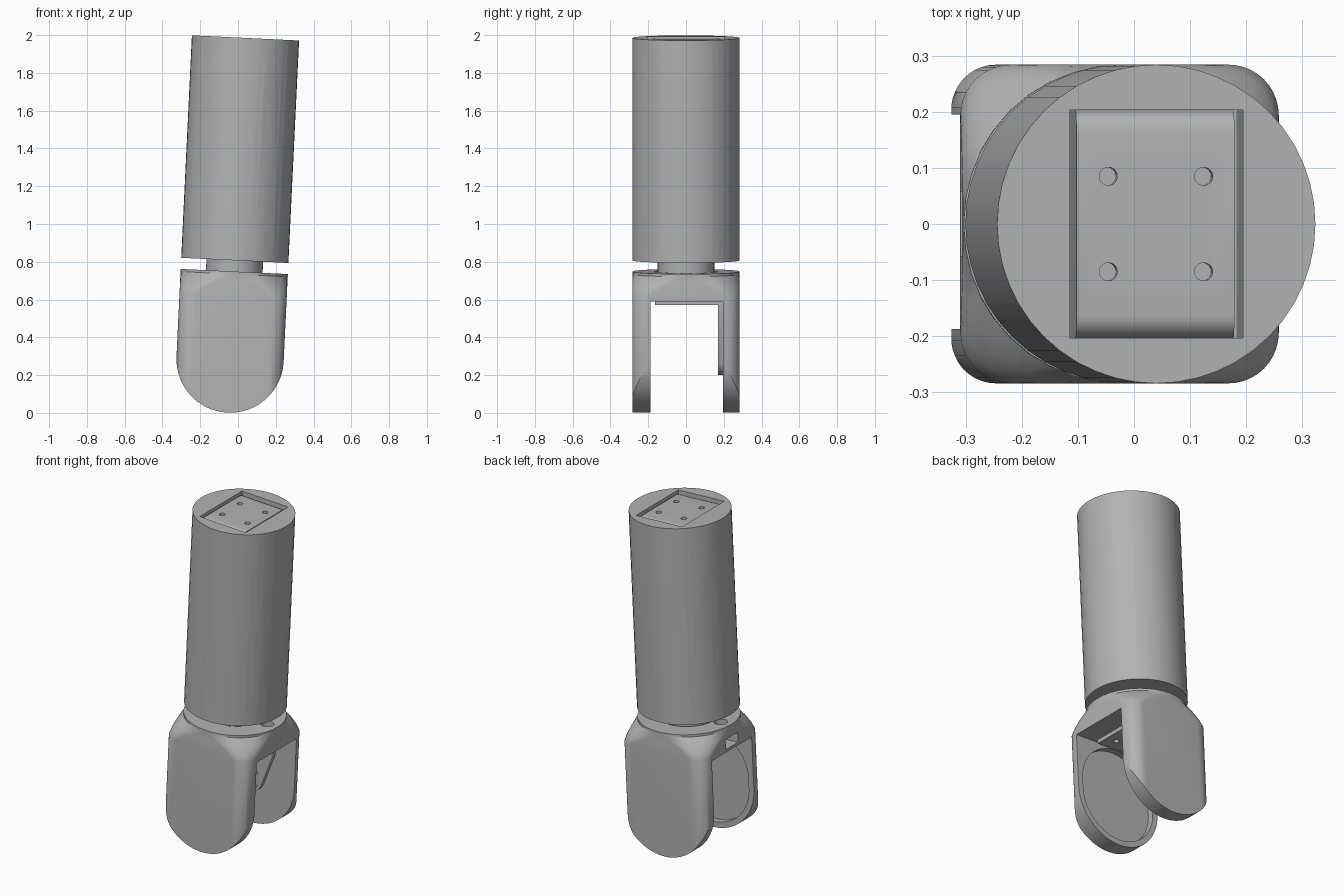
import bpy, bmesh
from math import pi, sin, cos, radians
from mathutils import Matrix, Vector

cube = bpy.data.objects.get("Cube")
if cube:
    bpy.data.objects.remove(cube, do_unlink=True)

R = 0.284            # shared outer radius
TOP, TUBE_LOW, FORK_TOP, GAP_TOP = 1.702, 0.523, 0.464, 0.318
FRAME = Matrix.Translation((-0.042, 0, 0.285)) @ Matrix.Rotation(0.048, 4, 'Y')

grey = bpy.data.materials.new("plain_grey")
grey.use_nodes = True
grey.diffuse_color = (0.45, 0.45, 0.45, 1)
grey.node_tree.nodes["Principled BSDF"].inputs["Base Color"].default_value = grey.diffuse_color


def add(name, bm):
    bmesh.ops.recalc_face_normals(bm, faces=bm.faces)
    mesh = bpy.data.meshes.new(name)
    bm.to_mesh(mesh)
    bm.free()
    mesh.materials.append(grey)
    ob = bpy.data.objects.new(name, mesh)
    bpy.context.collection.objects.link(ob)
    return ob


def loft(name, rings):
    """Skin a stack of equal-length point rings and cap both ends."""
    bm = bmesh.new()
    rows = [[bm.verts.new(p) for p in ring] for ring in rings]
    for a, b in zip(rows, rows[1:]):
        for i in range(len(a)):
            j = (i + 1) % len(a)
            bm.faces.new((a[i], a[j], b[j], b[i]))
    bm.faces.new(rows[0])
    bm.faces.new(rows[-1])
    return add(name, bm)


def box(name, lo, hi):
    bm = bmesh.new()
    bmesh.ops.create_cube(bm, size=1)
    lo, hi = Vector(lo), Vector(hi)
    for v in bm.verts:
        v.co = (lo + hi) / 2 + v.co * (hi - lo)
    return add(name, bm)


def rod(name, radius, start, end, sides=24):
    """Cylinder between two points."""
    start, end = Vector(start), Vector(end)
    axis = end - start
    bm = bmesh.new()
    bmesh.ops.create_cone(bm, cap_ends=True, segments=sides, radius1=radius,
                          radius2=radius, depth=axis.length)
    turn = axis.to_track_quat('Z', 'Y').to_matrix().to_4x4()
    bm.transform(Matrix.Translation((start + end) / 2) @ turn)
    return add(name, bm)


def slab(name, outline, y0, y1):
    """Extrude an x-z outline along y."""
    return loft(name, [[(x, y, z) for x, z in outline] for y in (y0, y1)])


def stadium(radius, low, high, n=32):
    pts = [(radius * cos(pi + pi * i / n), low + radius * sin(pi + pi * i / n)) for i in range(n + 1)]
    if high is None:
        return pts + [(radius, R + R), (-radius, R + R)]
    return pts + [(radius * cos(pi * i / n), high + radius * sin(pi * i / n)) for i in range(n + 1)]


def rounded_square(corner, z, n=10):
    ring = []
    for k in range(4):
        mid = pi / 4 + k * pi / 2
        cx, cy = [(R - corner) * (1 if f(mid) > 0 else -1) for f in (cos, sin)]
        for i in range(n + 1):
            a = k * pi / 2 + i * pi / 2 / n
            ring.append((cx + corner * cos(a), cy + corner * sin(a), z))
    return ring


def carve(target, tool, mode='DIFFERENCE'):
    mod = target.modifiers.new("carve", 'BOOLEAN')
    mod.operation, mod.solver, mod.object = mode, 'EXACT', tool
    bpy.context.view_layer.update()
    bpy.context.view_layer.objects.active = target
    bpy.ops.object.modifier_apply(modifier=mod.name)
    bpy.data.objects.remove(tool, do_unlink=True)


# Main tube with its end socket and screw holes
tube = rod("main_tube", R, (0, 0, TUBE_LOW), (0, 0, TOP), 48)
carve(tube, box("socket", (-0.155, -0.203, 1.45), (0.155, 0.203, 1.8)))
for z in (0.604, 1.625):
    for x in (-0.225, 0.225):
        carve(tube, rod("bolt_hole", 0.014, (x, -0.4, z), (x, 0.4, z)))
        carve(tube, rod("head_hole", 0.026, (x, -0.4, z), (x, -0.13, z)))
        carve(tube, rod("nut_pocket", 0.056, (x, 0.085, z), (x, 0.4, z)))
for z in (0.86, 1.43):
    for x in (-0.085, 0.085):
        carve(tube, rod("side_hole", 0.026, (x, -0.4, z), (x, -0.25, z)))
        carve(tube, rod("side_bore", 0.014, (x, -0.4, z), (x, -0.2, z)))

# Mounting block inside the end socket
block = box("mounting_block", (-0.142, -0.203, 1.45), (0.14, 0.203, 1.692))
bm = bmesh.new()
bm.from_mesh(block.data)
edges = [e for e in bm.edges if all(v.co.z > 1.6 for v in e.verts)
         and abs(e.verts[0].co.y - e.verts[1].co.y) < 0.01]
bmesh.ops.bevel(bm, geom=edges, offset=0.04, segments=6, profile=0.5, affect='EDGES')
bm.to_mesh(block.data)
bm.free()
for x in (-0.085, 0.085):
    for y in (-0.085, 0.085):
        carve(block, rod("block_hole", 0.016, (x, y, 1.64), (x, y, 1.8)))

# Neck joining tube and fork
neck = rod("neck", 0.15, (0, 0, FORK_TOP - 0.06), (0, 0, TUBE_LOW + 0.02), 48)

# Fork: round collar blending into a rounded square, then trimmed to two arms
sections = [(0.09, -0.4), (0.09, 0.34), (0.13, 0.375), (0.2, 0.415), (R - 0.002, 0.45), (R - 0.002, FORK_TOP)]
fork = loft("fork", [rounded_square(c, z) for c, z in sections])
carve(fork, slab("arm_outline", stadium(R, 0, None), -0.5, 0.5), 'INTERSECT')
carve(fork, box("gap", (-0.5, -0.187, -0.5), (0.5, 0.195, GAP_TOP)))
carve(fork, slab("arm_recess", stadium(0.25, 0, 0.06), -0.225, -0.15))
carve(fork, box("cable_slot", (-0.4, -0.058, 0.335), (-0.2, 0.058, 0.395)))
carve(fork, rod("collar_recess", 0.17, (0, 0, FORK_TOP - 0.02), (0, 0, 0.6), 48))
for x in (-0.215, 0.215):
    carve(fork, rod("collar_hole", 0.038, (x, 0, FORK_TOP - 0.04), (x, 0, 0.6)))

# Angle bracket: plate under the bridge and tapered plate on the back arm
shelf = box("bracket_shelf", (-0.15, -0.165, 0.295), (0.15, 0.195, GAP_TOP + 0.002))
for x in (-0.085, 0.085):
    for y in (-0.085, 0.085):
        carve(shelf, rod("shelf_hole", 0.016, (x, y, 0.2), (x, y, 0.31)))
arc = [(0.085 * cos(a), 0.085 * sin(a)) for a in (radians(190 + 10 * i) for i in range(17))]
leg = slab("bracket_leg", arc + [(0.15, 0.18), (0.15, 0.3), (-0.15, 0.3), (-0.15, 0.18)], 0.17, 0.197)
for x in (-0.04, 0.04):
    for z in (-0.04, 0.04):
        carve(leg, rod("leg_hole", 0.013, (x, 0.1, z), (x, 0.19, z)))

# Tilt the whole assembly and smooth the curved faces
for ob in (tube, block, neck, fork, shelf, leg):
    ob.matrix_world = FRAME
    bpy.ops.object.select_all(action='DESELECT')
    ob.select_set(True)
    bpy.context.view_layer.objects.active = ob
    bpy.ops.object.shade_smooth_by_angle(angle=radians(30))
